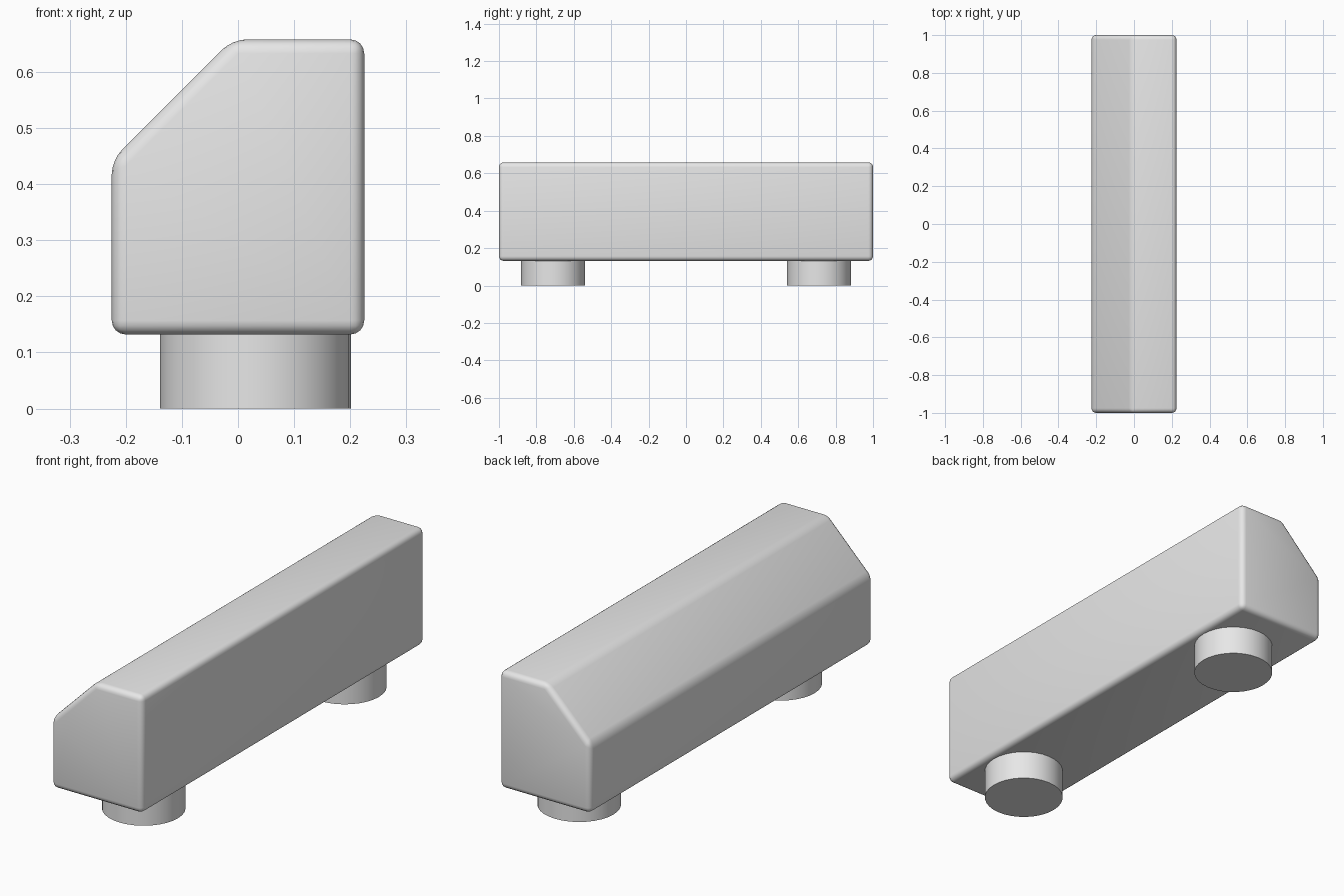
import bpy
import bmesh
import math

cube = bpy.data.objects.get("Cube")
if cube:
    bpy.data.objects.remove(cube, do_unlink=True)

# Single grey material
grey = bpy.data.materials.new("light_grey")
grey.use_nodes = True
colour = (0.8, 0.8, 0.8, 1)
grey.diffuse_color = colour
grey.node_tree.nodes["Principled BSDF"].inputs["Base Color"].default_value = colour


def finish(obj):
    obj.data.materials.append(grey)
    bpy.ops.object.select_all(action="DESELECT")
    obj.select_set(True)
    bpy.context.view_layer.objects.active = obj
    bpy.ops.object.shade_smooth_by_angle(angle=math.radians(40))


# Long body: a block with one sloped upper edge, extruded along y
profile = [(-0.225, 0.132), (0.225, 0.132), (0.225, 0.658),
           (-0.01, 0.658), (-0.225, 0.443)]
bm = bmesh.new()
face = bm.faces.new([bm.verts.new((x, -1, z)) for x, z in profile])
extruded = bmesh.ops.extrude_face_region(bm, geom=[face], use_keep_orig=True)
moved = [v for v in extruded["geom"] if isinstance(v, bmesh.types.BMVert)]
bmesh.ops.translate(bm, verts=moved, vec=(0, 2, 0))
bmesh.ops.recalc_face_normals(bm, faces=bm.faces)

# Rounded edges all around
bmesh.ops.bevel(bm, geom=bm.edges[:], offset=0.025, offset_type="OFFSET",
                segments=4, profile=0.5, affect="EDGES", clamp_overlap=True)
bmesh.ops.recalc_face_normals(bm, faces=bm.faces)
mesh = bpy.data.meshes.new("body")
bm.to_mesh(mesh)
bm.free()
body = bpy.data.objects.new("body", mesh)
bpy.context.collection.objects.link(body)
finish(body)

# Round feet under both ends, sunk slightly into the body
for name, side in (("front_foot", -1), ("back_foot", 1)):
    bpy.ops.mesh.primitive_cylinder_add(
        vertices=32, radius=0.17, depth=0.15, location=(0.031, side * 0.711, 0.075))
    foot = bpy.context.object
    foot.name = name
    finish(foot)
